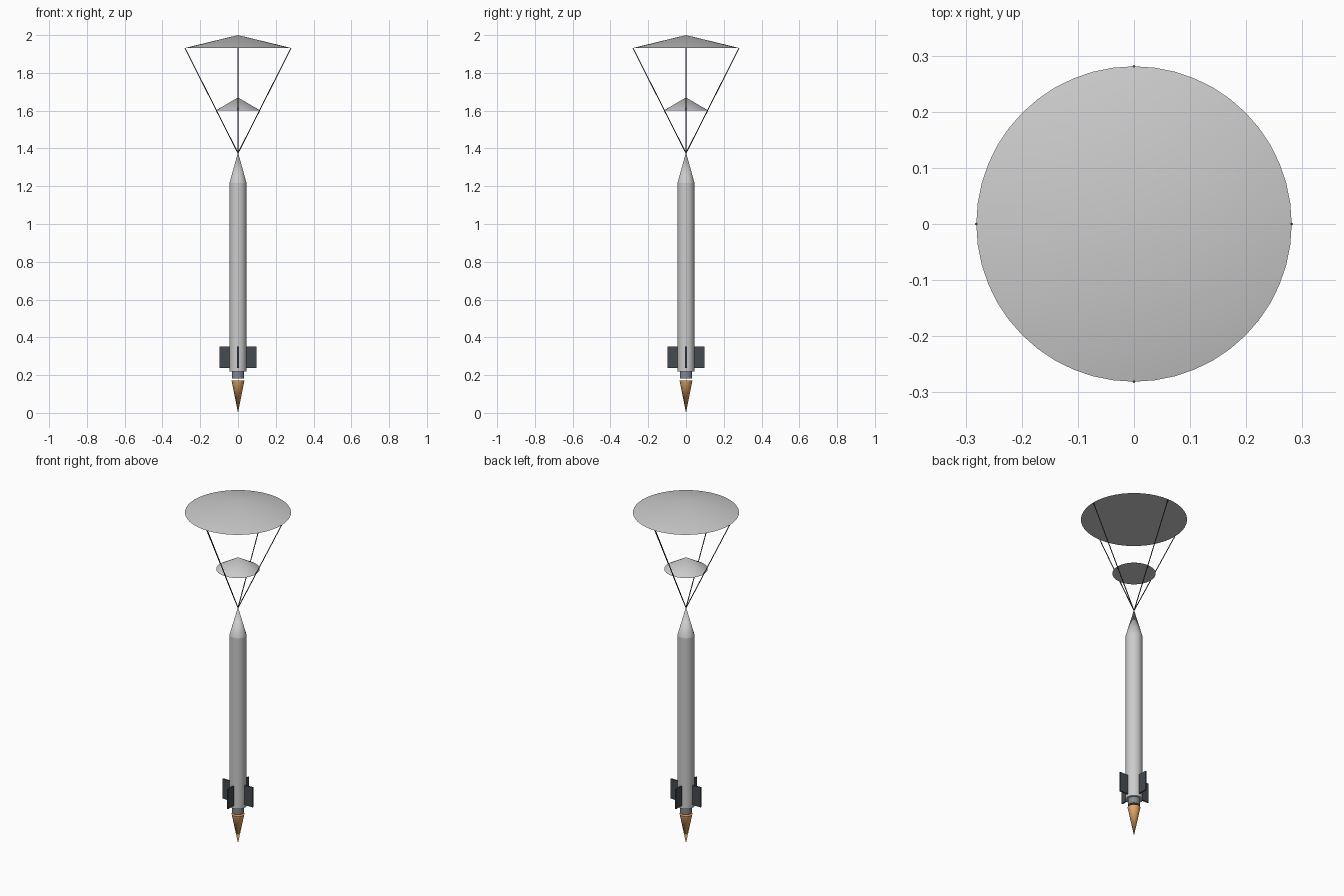
import bpy, math
from mathutils import Vector

if "Cube" in bpy.data.objects:
    bpy.data.objects.remove(bpy.data.objects["Cube"])


def material(name, rgb):
    m = bpy.data.materials.new(name)
    m.diffuse_color = (*rgb, 1)
    m.use_nodes = True
    m.node_tree.nodes["Principled BSDF"].inputs["Base Color"].default_value = m.diffuse_color
    return m


dark = material("dark_grey", (0.06, 0.07, 0.08))
steel = material("steel", (0.22, 0.25, 0.29))
orange = material("flame_orange", (0.8, 0.4, 0.13))
cord = material("cord", (0.05, 0.05, 0.08))


def finish(name, mat=None, smooth=True):
    ob = bpy.context.object
    ob.name = name
    if smooth:
        bpy.ops.object.shade_smooth_by_angle(angle=math.radians(30))
    if mat:
        ob.data.materials.append(mat)
    return ob


def round_part(name, z0, z1, r0, r1, mat=None, sides=32):
    # capped cylinder or cone along z
    bpy.ops.mesh.primitive_cone_add(vertices=sides, radius1=r0, radius2=r1, depth=z1 - z0,
                                    location=(0, 0, (z0 + z1) / 2))
    return finish(name, mat)


def rod(name, a, b, r, mat):
    a, b = Vector(a), Vector(b)
    d = b - a
    bpy.ops.mesh.primitive_cylinder_add(vertices=8, radius=r, depth=d.length, location=(a + b) / 2,
                                        rotation=d.to_track_quat('Z', 'Y').to_euler())
    return finish(name, mat)


# Rocket body stack
round_part("exhaust_flame", 0.0, 0.172, 0.0, 0.034, orange)
round_part("nozzle", 0.182, 0.222, 0.033, 0.033, steel)
round_part("lower_body", 0.22, 0.845, 0.045, 0.045)
round_part("upper_body", 0.845, 1.217, 0.045, 0.045)
round_part("nose_cone", 1.217, 1.38, 0.045, 0.0)

# Parachute canopies
TOP = (0.281, 1.932, 2.0)
SMALL = (0.115, 1.602, 1.67)
round_part("main_canopy", TOP[1], TOP[2], TOP[0], 0.0, sides=48)
round_part("small_canopy", SMALL[1], SMALL[2], SMALL[0], 0.0, sides=48)

# Four fins and the suspension lines of both canopies
for i in range(4):
    a = i * math.pi / 2
    c, s = math.cos(a), math.sin(a)
    bpy.ops.mesh.primitive_cube_add(size=1, location=(0.07 * c, 0.07 * s, 0.294), rotation=(0, 0, a))
    bpy.context.object.scale = (0.056, 0.008, 0.115)
    finish(f"fin_{i + 1}", dark, smooth=False)
    for label, (r, z, _) in (("main", TOP), ("small", SMALL)):
        rod(f"{label}_line_{i + 1}", (0, 0, 1.375), (r * c, r * s, z), 0.0025, cord)
